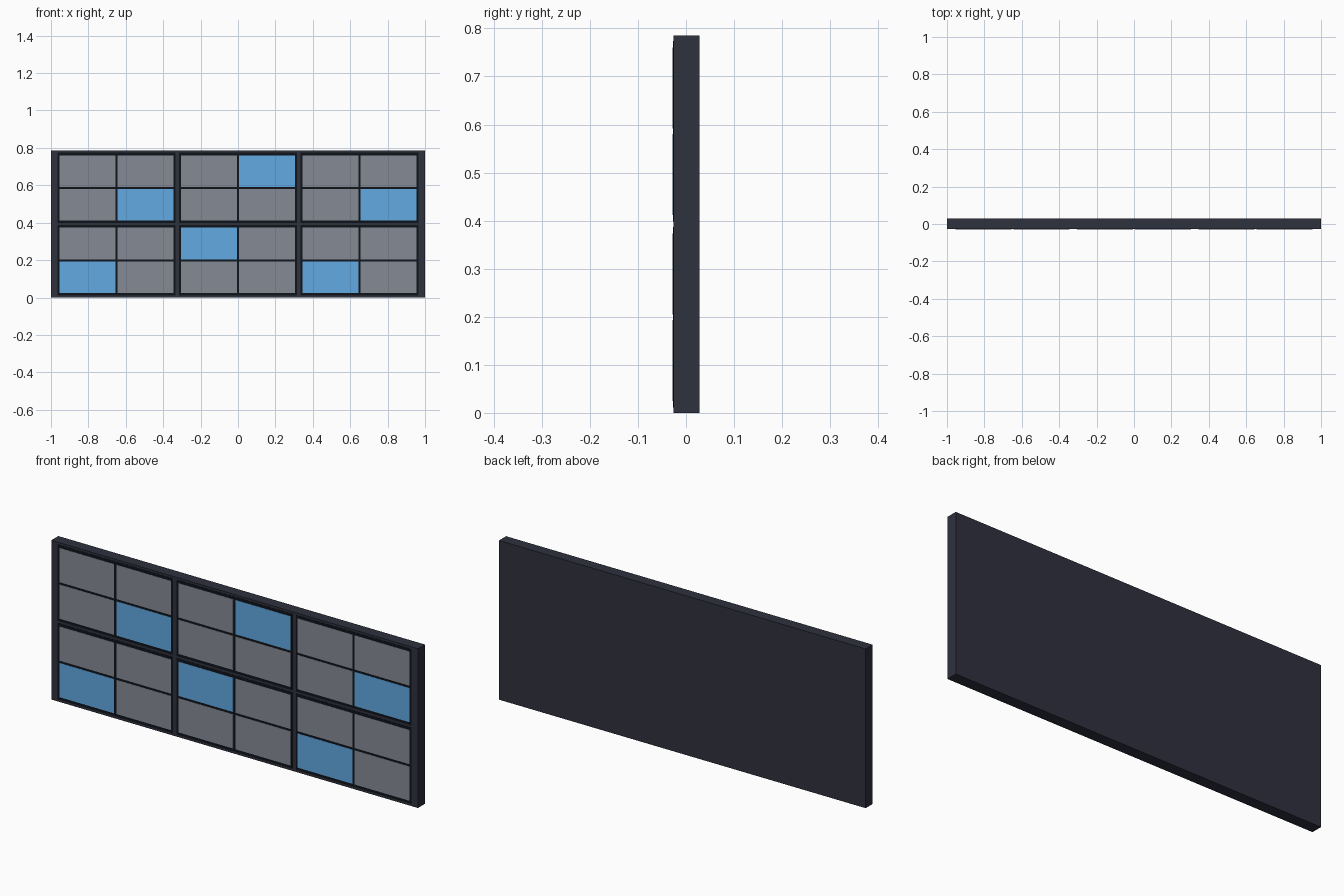
import bpy

cube = bpy.data.objects.get("Cube")
if cube:
    bpy.data.objects.remove(cube, do_unlink=True)


def material(name, rgb):
    # Display colours are given in 0-255 and converted to linear
    color = [(c / 255) ** 2.2 for c in rgb] + [1]
    mat = bpy.data.materials.new(name)
    mat.use_nodes = True
    mat.diffuse_color = color
    bsdf = mat.node_tree.nodes["Principled BSDF"]
    bsdf.inputs["Base Color"].default_value = color
    bsdf.inputs["Roughness"].default_value = 0.6
    return mat


def box(name, x, z, width, height, front, back, mat):
    bpy.ops.mesh.primitive_cube_add(size=1, location=(x, (front + back) / 2, z))
    obj = bpy.context.object
    obj.name = name
    obj.scale = (width, back - front, height)
    bpy.ops.object.transform_apply(location=False, rotation=False, scale=True)
    obj.data.materials.append(mat)
    return obj


WALL = material("dark_wall", (50, 52, 64))
FRAME = material("black_frame", (22, 26, 32))
DARK_GLASS = material("grey_glass", (132, 137, 147))
LIT_GLASS = material("blue_glass", (98, 168, 226))

HEIGHT = 0.785
BOARD_FRONT = -0.0265
LIT = {(3, 3), (1, 2), (5, 2), (2, 1), (0, 0), (4, 0)}  # column, row from below

# Backing wall
box("wall_panel", 0, HEIGHT / 2, 2, HEIGHT, BOARD_FRONT, 0.0285, WALL)

# Six window frames, each with two by two panes
for i in range(3):
    for j in range(2):
        x = (i - 1) * 0.65
        z = HEIGHT / 2 + (j - 0.5) * 0.387
        box(f"window_frame_{i}_{j}", x, z, 0.63, 0.376,
            BOARD_FRONT - 0.001, 0, FRAME)
        for a in range(2):
            for b in range(2):
                col, row = 2 * i + a, 2 * j + b
                glass = LIT_GLASS if (col, row) in LIT else DARK_GLASS
                box(f"window_pane_{col}_{row}", x + (a - 0.5) * 0.311,
                    z + (b - 0.5) * 0.18, 0.299, 0.169,
                    BOARD_FRONT - 0.002, 0, glass)
